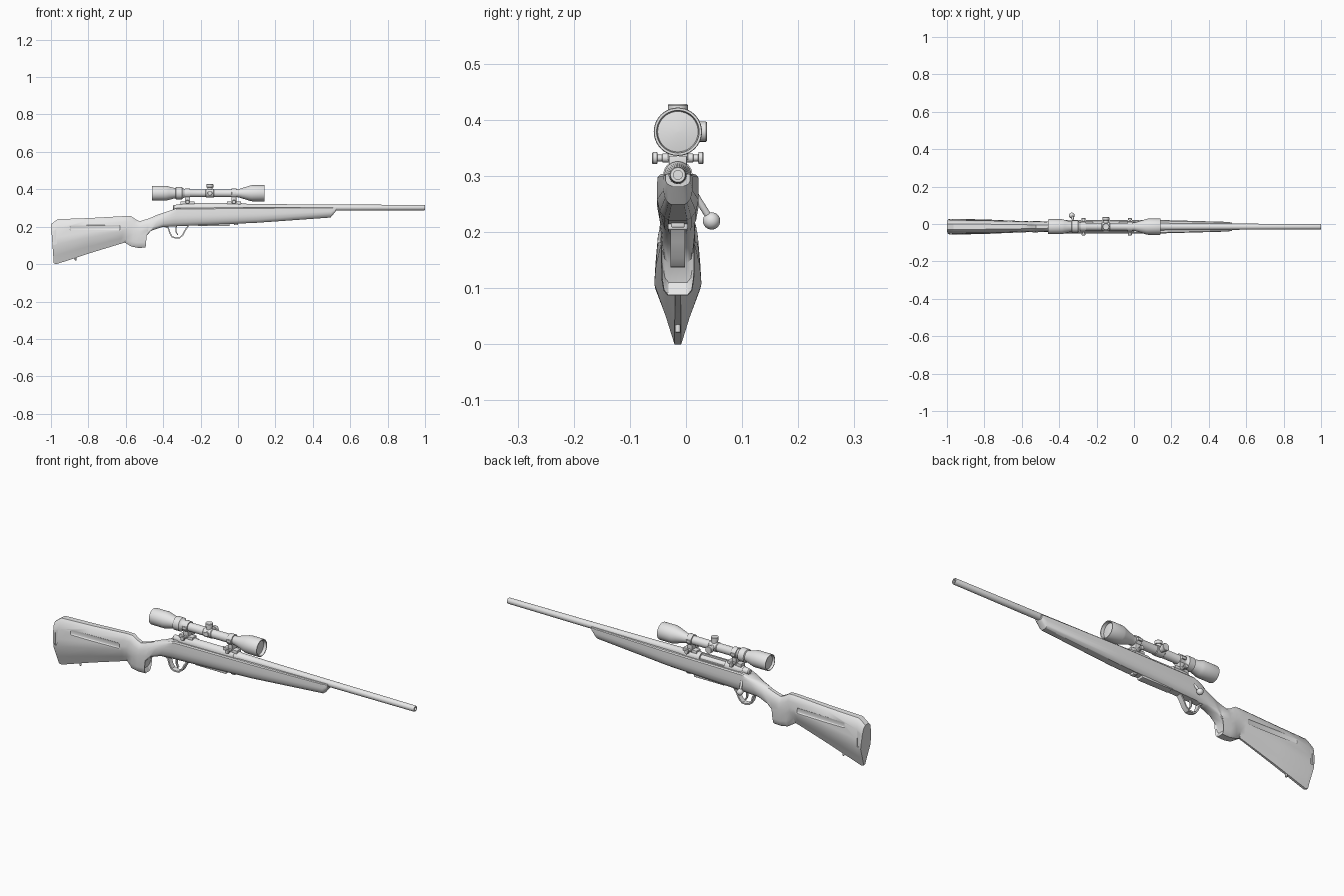
import bpy, bmesh, math
from mathutils import Vector, Matrix

MID = -0.0145      # y of the long centre plane
BORE = 0.302       # height of the barrel axis
SIGHT = 0.379      # height of the scope axis
X_AXIS, Y_AXIS, Z_AXIS = Vector((1, 0, 0)), Vector((0, 1, 0)), Vector((0, 0, 1))

default_cube = bpy.data.objects.get("Cube")
if default_cube:
    bpy.data.objects.remove(default_cube, do_unlink=True)

grey = bpy.data.materials.new("plain grey")
grey.use_nodes = True
grey.diffuse_color = (0.8, 0.8, 0.8, 1)
grey.node_tree.nodes["Principled BSDF"].inputs["Base Color"].default_value = (0.8, 0.8, 0.8, 1)
parts = []


def finish(name, bm):
    """Turn a bmesh into a named, coloured object."""
    bmesh.ops.remove_doubles(bm, verts=bm.verts, dist=0.00001)
    bmesh.ops.recalc_face_normals(bm, faces=bm.faces)
    mesh = bpy.data.meshes.new(name)
    bm.to_mesh(mesh)
    bm.free()
    mesh.materials.append(grey)
    obj = bpy.data.objects.new(name, mesh)
    bpy.context.collection.objects.link(obj)
    parts.append(obj)
    return obj


def skin(bm, rings, caps=True):
    """Join a row of closed rings with quads."""
    rows = [[bm.verts.new(p) for p in ring] for ring in rings]
    count = len(rows[0])
    for a, b in zip(rows, rows[1:]):
        for i in range(count):
            j = (i + 1) % count
            bm.faces.new((a[i], a[j], b[j], b[i]))
    if caps:
        bm.faces.new(rows[0])
        bm.faces.new(rows[-1])


def lathe(name, profile, origin, axis=X_AXIS, sides=32):
    """Spin (distance, radius) pairs about an axis."""
    turn = axis.to_track_quat('Z', 'Y').to_matrix()
    rings = []
    for dist, radius in profile:
        radius = max(radius, 0.0004)
        rings.append([Vector(origin) + turn @ Vector((radius * math.cos(t), radius * math.sin(t), dist))
                      for t in (math.tau * i / sides for i in range(sides))])
    bm = bmesh.new()
    skin(bm, rings)
    return finish(name, bm)


def box(name, size, centre, turn=0.0, bevel=0.0):
    bm = bmesh.new()
    bmesh.ops.create_cube(bm, size=1, matrix=Matrix.Diagonal((*size, 1)))
    if bevel:
        bmesh.ops.bevel(bm, geom=bm.edges[:], offset=bevel, segments=3, profile=0.5, affect='EDGES')
    bm.transform(Matrix.Translation(centre) @ Matrix.Rotation(turn, 4, 'Z'))
    return finish(name, bm)


def apply_modifier(obj, modifier):
    bpy.ops.object.select_all(action='DESELECT')
    obj.select_set(True)
    bpy.context.view_layer.objects.active = obj
    bpy.ops.object.modifier_apply(modifier=modifier.name)


def cut(target, size, centre, turn=0.0, bevel=0.0):
    cutter = box("cutter", size, centre, turn, bevel)
    cutter.hide_render = True
    mod = target.modifiers.new("cut", 'BOOLEAN')
    mod.operation, mod.solver, mod.object = 'DIFFERENCE', 'EXACT', cutter
    apply_modifier(target, mod)
    parts.remove(cutter)
    bpy.data.objects.remove(cutter, do_unlink=True)


def strip(name, path, half_width, thickness):
    """Bent flat bar following an x, z path."""
    bm = bmesh.new()
    rows = [[bm.verts.new((x, MID + s * half_width, z)) for s in (-1, 1)] for x, z in path]
    for a, b in zip(rows, rows[1:]):
        bm.faces.new((a[0], a[1], b[1], b[0]))
    obj = finish(name, bm)
    mod = obj.modifiers.new("thickness", 'SOLIDIFY')
    mod.thickness, mod.offset = thickness, 0
    apply_modifier(obj, mod)


# Stock: slanted cross-sections from butt to fore-end
DEPTHS = (0, 0.06, 0.2, 0.4, 0.55, 0.8, 0.94, 1)
WIDTHS = {
    "butt": (0.35, 0.65, 0.85, 0.95, 1, 0.5, 0.25, 0.14),
    "grip": (0.3, 0.6, 0.9, 1, 1, 0.97, 0.85, 0.6),
    "fore": (0.85, 0.98, 1, 1, 1, 0.88, 0.65, 0.45),
}
# style, top x, top z, bottom x, bottom z, half width
STATIONS = [
    ("butt", -1.0, 0.214, -0.985, 0.004, 0.040),
    ("butt", -0.965, 0.24, -0.97, 0.0, 0.042),
    ("butt", -0.8, 0.246, -0.8, 0.056, 0.039),
    ("butt", -0.6, 0.257, -0.63, 0.108, 0.031),
    ("butt", -0.572, 0.256, -0.605, 0.115, 0.03),
    ("grip", -0.548, 0.24, -0.57, 0.094, 0.029),
    ("grip", -0.525, 0.229, -0.535, 0.087, 0.03),
    ("grip", -0.48, 0.243, -0.494, 0.088, 0.029),
    ("grip", -0.46, 0.251, -0.503, 0.11, 0.027),
    ("grip", -0.43, 0.264, -0.495, 0.145, 0.028),
    ("grip", -0.4, 0.274, -0.465, 0.178, 0.031),
    ("fore", -0.36, 0.287, -0.41, 0.197, 0.034),
    ("fore", -0.325, 0.3, -0.34, 0.202, 0.037),
    ("fore", 0.1, 0.303, 0.1, 0.221, 0.037),
    ("fore", 0.5, 0.304, 0.495, 0.249, 0.026),
    ("fore", 0.524, 0.304, 0.522, 0.282, 0.022),
]
rings = []
for style, xt, zt, xb, zb, half in STATIONS:
    side = [(xt + (xb - xt) * f, half * w, zt + (zb - zt) * f) for f, w in zip(DEPTHS, WIDTHS[style])]
    rings.append([(x, MID + y, z) for x, y, z in side] + [(x, MID - y, z) for x, y, z in reversed(side)])
bm = bmesh.new()
skin(bm, rings)
stock = finish("stock", bm)

# Recessed side panels and recoil pad slots
for s in (-1, 1):
    cut(stock, (0.27, 0.02, 0.028), (-0.765, MID + s * 0.0395, 0.195), -s * 0.022, 0.006)
    cut(stock, (0.012, 0.02, 0.075), (-0.978, MID + s * 0.0455, 0.145))

# Sling studs, magazine floor and latch
lathe("rear_sling_stud", [(0, 0.005), (0.02, 0.005), (0.022, 0.003)], (-0.868, MID, 0.042), -Z_AXIS, 12)
box("magazine_floor", (0.17, 0.036, 0.012), (-0.13, MID, 0.21), 0, 0.003)
box("magazine_latch", (0.022, 0.024, 0.012), (-0.01, MID, 0.214), 0, 0.003)

# Trigger and guard
strip("trigger_guard", [(-0.385, 0.2), (-0.372, 0.192), (-0.364, 0.165), (-0.352, 0.146), (-0.335, 0.14),
                        (-0.312, 0.141), (-0.296, 0.155), (-0.28, 0.185), (-0.265, 0.206)], 0.013, 0.007)
strip("trigger", [(-0.328, 0.208), (-0.332, 0.185), (-0.33, 0.17), (-0.322, 0.157)], 0.005, 0.006)

# Barrel with open bore
lathe("barrel", [(-0.05, 0.024), (0.02, 0.024), (0.03, 0.021), (0.2, 0.0185), (0.5, 0.0165), (0.996, 0.0145),
                 (1, 0.013), (1, 0.008), (0.97, 0.008), (0.97, 0)], (0, MID, BORE))

# Receiver with ejection port, bolt and shroud
receiver = lathe("receiver", [(-0.315, 0.018), (-0.3, 0.024), (-0.28, 0.026), (0, 0.026)], (0, MID, BORE))
cut(receiver, (0.14, 0.05, 0.03), (-0.15, MID + 0.027, BORE + 0.018))
lathe("bolt", [(-0.32, 0.017), (-0.04, 0.017)], (0, MID, BORE))
lathe("bolt_shroud", [(-0.348, 0.009), (-0.343, 0.014), (-0.31, 0.018)], (0, MID, BORE), X_AXIS, 24)

# Bolt handle
root, ball = Vector((-0.318, MID + 0.012, 0.296)), Vector((-0.333, 0.0455, 0.22))
reach = ball - root
lathe("bolt_handle", [(0, 0.009), (reach.length * 0.5, 0.006), (reach.length, 0.006)], root, reach, 16)
lathe("bolt_knob", [(-0.0155 * math.cos(t), 0.0155 * math.sin(t)) for t in (math.pi * i / 12 for i in range(13))],
      ball, reach, 24)

# Scope body, both ends recessed around the lenses
lathe("scope", [(-0.448, 0), (-0.448, 0.034), (-0.46, 0.036), (-0.46, 0.039), (-0.455, 0.04), (-0.385, 0.04),
                (-0.37, 0.036), (-0.345, 0.029), (-0.335, 0.027), (-0.332, 0.033), (-0.3, 0.033), (-0.295, 0.027),
                (-0.28, 0.021), (-0.005, 0.021), (0.01, 0.024), (0.065, 0.041), (0.075, 0.043), (0.14, 0.043),
                (0.143, 0.042), (0.143, 0.038), (0.128, 0.036), (0.131, 0.02), (0.132, 0)], (0, MID, SIGHT), X_AXIS, 40)

# Adjustment turrets
TURRET = [(0, 0.014), (0.031, 0.014), (0.032, 0.018), (0.047, 0.018), (0.049, 0.0165)]
lathe("elevation_turret", TURRET, (-0.15, MID, SIGHT), Z_AXIS, 24)
lathe("windage_turret", [(d + 0.003, r) for d, r in TURRET], (-0.15, MID, SIGHT), Y_AXIS, 24)
lathe("turret_boss", [(0, 0.013), (0.024, 0.013), (0.026, 0.011)], (-0.15, MID, SIGHT), -Y_AXIS, 24)
lathe("turret_collar", [(-0.023, 0.021), (-0.02, 0.0235), (0.02, 0.0235), (0.023, 0.021)], (-0.15, MID, SIGHT))

# Scope mounts: base, tower, ring, clamp screw
KNOB = [(-0.046, 0.009), (-0.044, 0.011), (-0.037, 0.011), (-0.036, 0.006), (-0.028, 0.006), (-0.027, 0.008)]
for label, x in (("rear", -0.27), ("front", -0.022)):
    box(label + "_mount_base", (0.075, 0.032, 0.018), (x, MID, 0.327), 0, 0.002)
    box(label + "_mount_tower", (0.026, 0.036, 0.036), (x, MID, 0.346), 0, 0.002)
    lathe(label + "_mount_ring", [(-0.013, 0.021), (-0.013, 0.0265), (0.013, 0.0265), (0.013, 0.021)], (x, MID, SIGHT))
    lathe(label + "_clamp_screw", KNOB + [(-d, r) for d, r in reversed(KNOB)], (x, MID, 0.332), Y_AXIS, 20)
    for s in (-1, 1):
        box(label + "_ring_lug", (0.024, 0.009, 0.014), (x, MID + s * 0.027, SIGHT), 0, 0.002)

# Smooth shading with crisp edges
bpy.ops.object.select_all(action='DESELECT')
for obj in parts:
    obj.select_set(True)
bpy.context.view_layer.objects.active = stock
bpy.ops.object.shade_smooth_by_angle(angle=math.radians(32))
